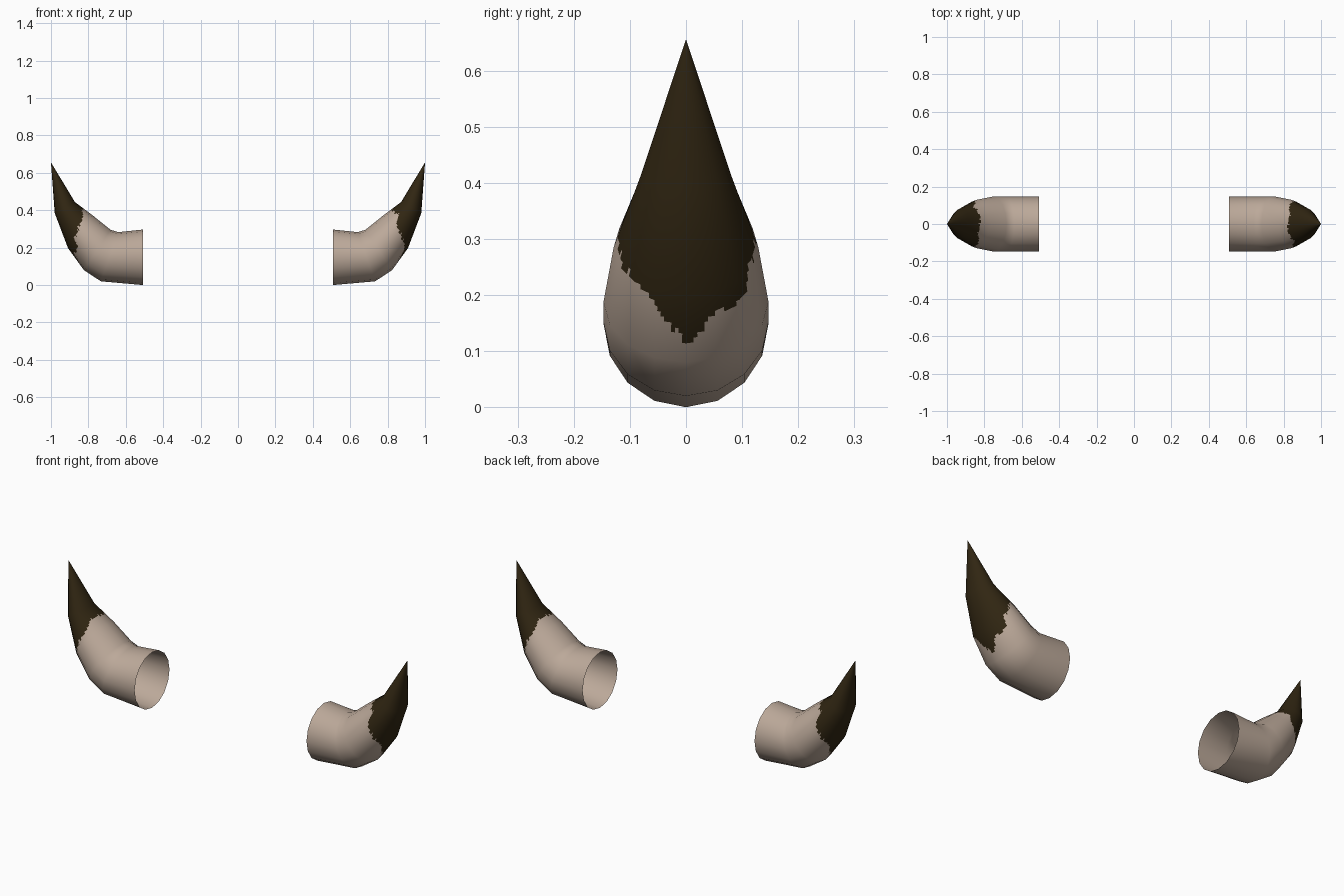
import bpy, math, random
from mathutils import Vector

if "Cube" in bpy.data.objects:
    bpy.data.objects.remove(bpy.data.objects["Cube"])

random.seed(4)
SIDES, SUB_A, SUB_T = 16, 8, 14

# Cross-sections of one horn: lower/outer point (x, z), upper/inner point (x, z), half width in y
RINGS = [
    ((0.507, 0.000), (0.507, 0.297), 0.147),
    ((0.733, 0.020), (0.640, 0.283), 0.147),
    ((0.824, 0.080), (0.682, 0.296), 0.147),
    ((0.909, 0.198), (0.775, 0.371), 0.129),
    ((0.980, 0.385), (0.872, 0.444), 0.080),
    ((1.000, 0.656), (1.000, 0.656), 0.000),
]
# Ragged edge of the dark tip: angle round the horn (0 = outer side, + = back) and ring position
EDGE = [(-180, 3.5), (-150, 3.45), (-115, 3.5), (-100, 3.2), (-75, 3.1), (-48, 3.05),
        (-27, 2.85), (0, 2.28), (27, 2.75), (35, 2.65), (52, 2.65), (60, 3.0),
        (75, 3.08), (110, 3.2), (150, 3.5), (180, 3.5)]


def material(name, rgb):
    m = bpy.data.materials.new(name)
    m.diffuse_color = (*rgb, 1)
    m.use_nodes = True
    m.node_tree.nodes["Principled BSDF"].inputs["Base Color"].default_value = m.diffuse_color
    return m


def ring_point(i, j):
    (lx, lz), (ux, uz), w = RINGS[i]
    a = 2 * math.pi * j / SIDES
    c, s = math.cos(a), math.sin(a)
    return Vector(((lx + ux) / 2 + (lx - ux) / 2 * c, w * s,
                   (lz + uz) / 2 + (lz - uz) / 2 * c))


def ring_normal(i, j):
    k = min(i, len(RINGS) - 2)
    around = ring_point(k, j + 1) - ring_point(k, j - 1)
    lo, hi = max(i - 1, 0), min(i + 1, len(RINGS) - 1)
    along = ring_point(hi, j) - ring_point(lo, j)
    return around.cross(along).normalized()


def blend(grid, t, a):
    i, j = min(int(t), len(RINGS) - 2), int(a)
    u, v = t - i, a - j
    j0, j1 = j % SIDES, (j + 1) % SIDES
    return (grid[i][j0].lerp(grid[i][j1], v) * (1 - u)
            + grid[i + 1][j0].lerp(grid[i + 1][j1], v) * u)


def edge_at(deg):
    for (a0, t0), (a1, t1) in zip(EDGE, EDGE[1:]):
        if a0 <= deg <= a1:
            return t0 + (t1 - t0) * (deg - a0) / (a1 - a0)
    return EDGE[-1][1]


skin = material("pale_horn", (0.50, 0.395, 0.32))
dark = material("dark_tip", (0.030, 0.019, 0.006))

# Horn surface: faceted tube, finely divided so the tip colour can end in a ragged line
points = [[ring_point(i, j) for j in range(SIDES)] for i in range(len(RINGS))]
normals = [[ring_normal(i, j) for j in range(SIDES)] for i in range(len(RINGS))]
cols, rows = SIDES * SUB_A, (len(RINGS) - 1) * SUB_T
verts, vnorms, faces, mats = [], [], [], []
for r in range(rows + 1):
    for c in range(cols):
        verts.append(blend(points, r / SUB_T, c / SUB_A))
        vnorms.append(blend(normals, r / SUB_T, c / SUB_A).normalized())
jitter = [random.uniform(-0.05, 0.05) for _ in range(cols)]
for r in range(rows):
    for c in range(cols):
        d = (c + 1) % cols
        quad = [r * cols + c, r * cols + d, (r + 1) * cols + d, (r + 1) * cols + c]
        faces.append(quad if r < rows - 1 else quad[:3])
        deg = (c + 0.5) * 360 / cols
        deg = deg - 360 if deg > 180 else deg
        mats.append(1 if (r + 0.5) / SUB_T > edge_at(deg) + jitter[c] else 0)

mesh = bpy.data.meshes.new("horn")
mesh.from_pydata(verts, [], faces)
mesh.materials.append(skin)
mesh.materials.append(dark)
mesh.polygons.foreach_set("material_index", mats)
mesh.polygons.foreach_set("use_smooth", [True] * len(faces))
mesh.normals_split_custom_set_from_vertices(vnorms)
mesh.update()

# Pair of horns, the second turned half round
for name, turn in (("right_horn", 0), ("left_horn", math.pi)):
    ob = bpy.data.objects.new(name, mesh)
    ob.rotation_euler.z = turn
    bpy.context.collection.objects.link(ob)
